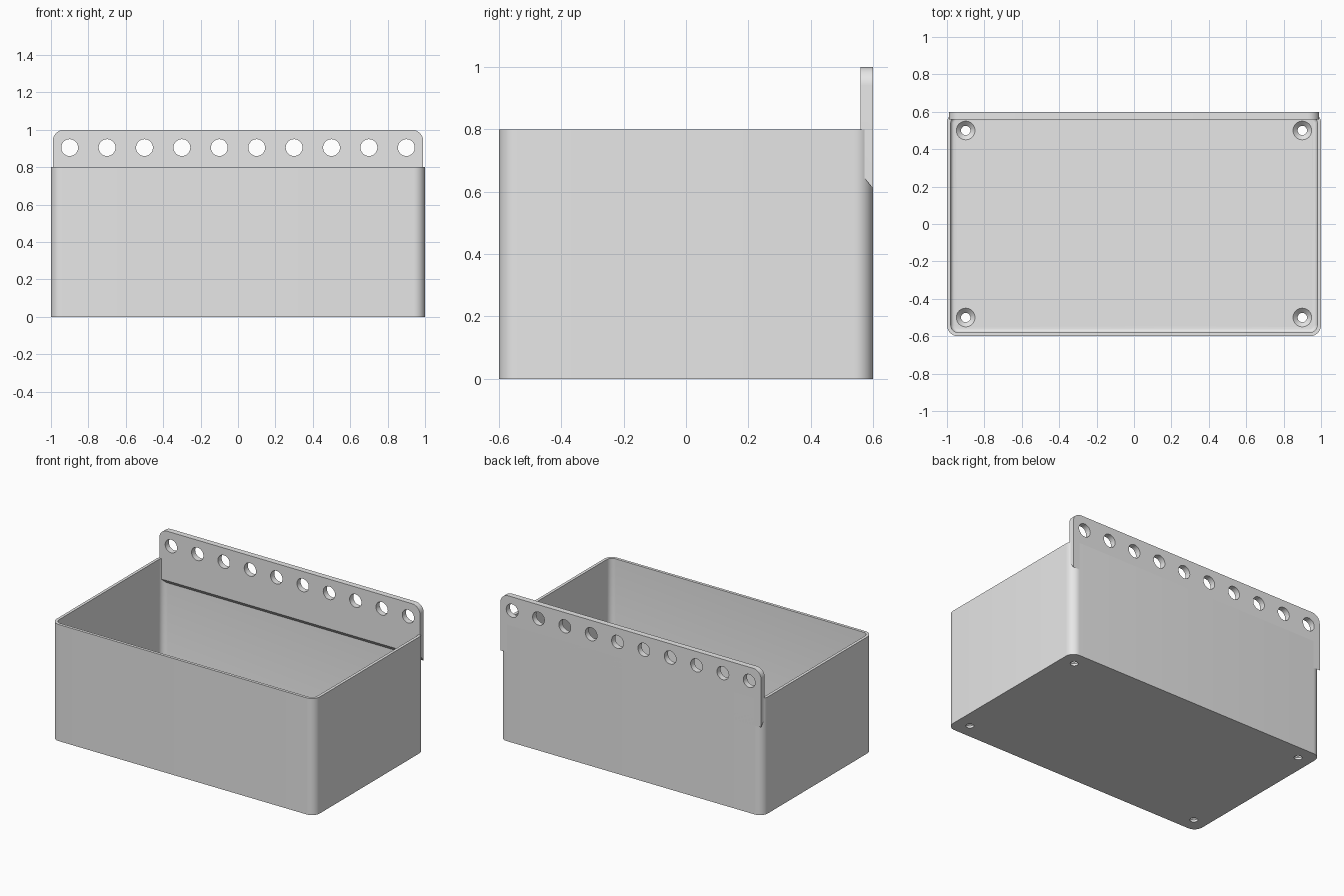
import bpy, bmesh
from math import sin, cos, pi, radians
from mathutils import Vector

cube = bpy.data.objects.get("Cube")
if cube:
    bpy.data.objects.remove(cube, do_unlink=True)

grey = bpy.data.materials.new("plain grey")
grey.use_nodes = True
grey.diffuse_color = (0.8, 0.8, 0.8, 1)
grey.node_tree.nodes["Principled BSDF"].inputs["Base Color"].default_value = (0.8, 0.8, 0.8, 1)

WALL, FLOOR, RADIUS = 0.02, 0.04, 0.06


def loft(bm, rings):
    """Skin a closed solid through rings that all have the same point count."""
    loops = [[bm.verts.new(p) for p in ring] for ring in rings]
    faces = [bm.faces.new(loops[0]), bm.faces.new(loops[-1])]
    n = len(loops[0])
    for a, b in zip(loops, loops[1:]):
        for i in range(n):
            j = (i + 1) % n
            faces.append(bm.faces.new((a[i], a[j], b[j], b[i])))
    bmesh.ops.recalc_face_normals(bm, faces=faces)


def make_object(name, bm):
    mesh = bpy.data.meshes.new(name)
    bm.to_mesh(mesh)
    bm.free()
    mesh.materials.append(grey)
    obj = bpy.data.objects.new(name, mesh)
    bpy.context.collection.objects.link(obj)
    return obj


def arc(cx, cy, r, start, end, steps):
    return [(cx + r * cos(start + (end - start) * i / steps),
             cy + r * sin(start + (end - start) * i / steps)) for i in range(steps + 1)]


def rounded_rect(inset, z):
    """Horizontal outline of the tray, moved inward by inset."""
    r = RADIUS - inset
    pts = []
    for k, (sx, sy) in enumerate([(1, 1), (-1, 1), (-1, -1), (1, -1)]):
        pts += arc(sx * (1 - RADIUS), sy * (0.6 - RADIUS), r, k * pi / 2, (k + 1) * pi / 2, 10)
    return [(x, y, z) for x, y in pts]


def drill(bm, centre, axis, profile):
    """Round cutter given as (radius, distance along the axis) pairs."""
    turn = Vector((0, 0, 1)).rotation_difference(Vector(axis))
    circle = arc(0, 0, 1, 0, 2 * pi, 32)[:-1]
    loft(bm, [[Vector(centre) + turn @ Vector((r * x, r * y, h)) for x, y in circle]
              for r, h in profile])


def cut_and_smooth(obj, cutter):
    mod = obj.modifiers.new("holes", 'BOOLEAN')
    mod.operation, mod.solver, mod.object = 'DIFFERENCE', 'EXACT', cutter
    bpy.ops.object.select_all(action='DESELECT')
    bpy.context.view_layer.objects.active = obj
    obj.select_set(True)
    bpy.ops.object.modifier_apply(modifier=mod.name)
    bpy.data.objects.remove(cutter, do_unlink=True)
    bpy.ops.object.shade_smooth_by_angle(angle=radians(30))


# Open tray with a small fillet where the inner walls meet the floor
bm = bmesh.new()
fillet = [(WALL + 0.02 * (1 - cos(a)), FLOOR + 0.02 * (1 - sin(a)))
          for a in [i * pi / 8 for i in range(5)]]
loft(bm, [rounded_rect(0, 0), rounded_rect(0, 0.8), rounded_rect(WALL, 0.8)]
     + [rounded_rect(inset, z) for inset, z in fillet])
tray = make_object("tray", bm)

# Countersunk screw holes in the floor corners
bm = bmesh.new()
for x in (-0.9, 0.9):
    for y in (-0.5, 0.5):
        drill(bm, (x, y, 0), (0, 0, 1),
              [(0.025, -0.02), (0.025, 0.015), (0.05, FLOOR), (0.05, 0.1)])
cut_and_smooth(tray, make_object("screw_hole_cutter", bm))


# Mounting rail on the back: rounded upper corners, sloping underside
def rail_outline(y, bottom):
    top = arc(0.99 - RADIUS, 1 - RADIUS, RADIUS, 0, pi / 2, 10)
    pts = [(0.99, bottom)] + top + [(-x, z) for x, z in reversed(top)] + [(-0.99, bottom)]
    return [(x, y, z) for x, z in pts]


bm = bmesh.new()
loft(bm, [rail_outline(0.56, 0.66), rail_outline(0.6, 0.61)])
rail = make_object("mounting_rail", bm)

# Row of ten hanging holes
bm = bmesh.new()
for i in range(10):
    drill(bm, (-0.9 + 0.2 * i, 0.5, 0.905), (0, 1, 0), [(0.045, 0), (0.045, 0.2)])
cut_and_smooth(rail, make_object("hanging_hole_cutter", bm))
